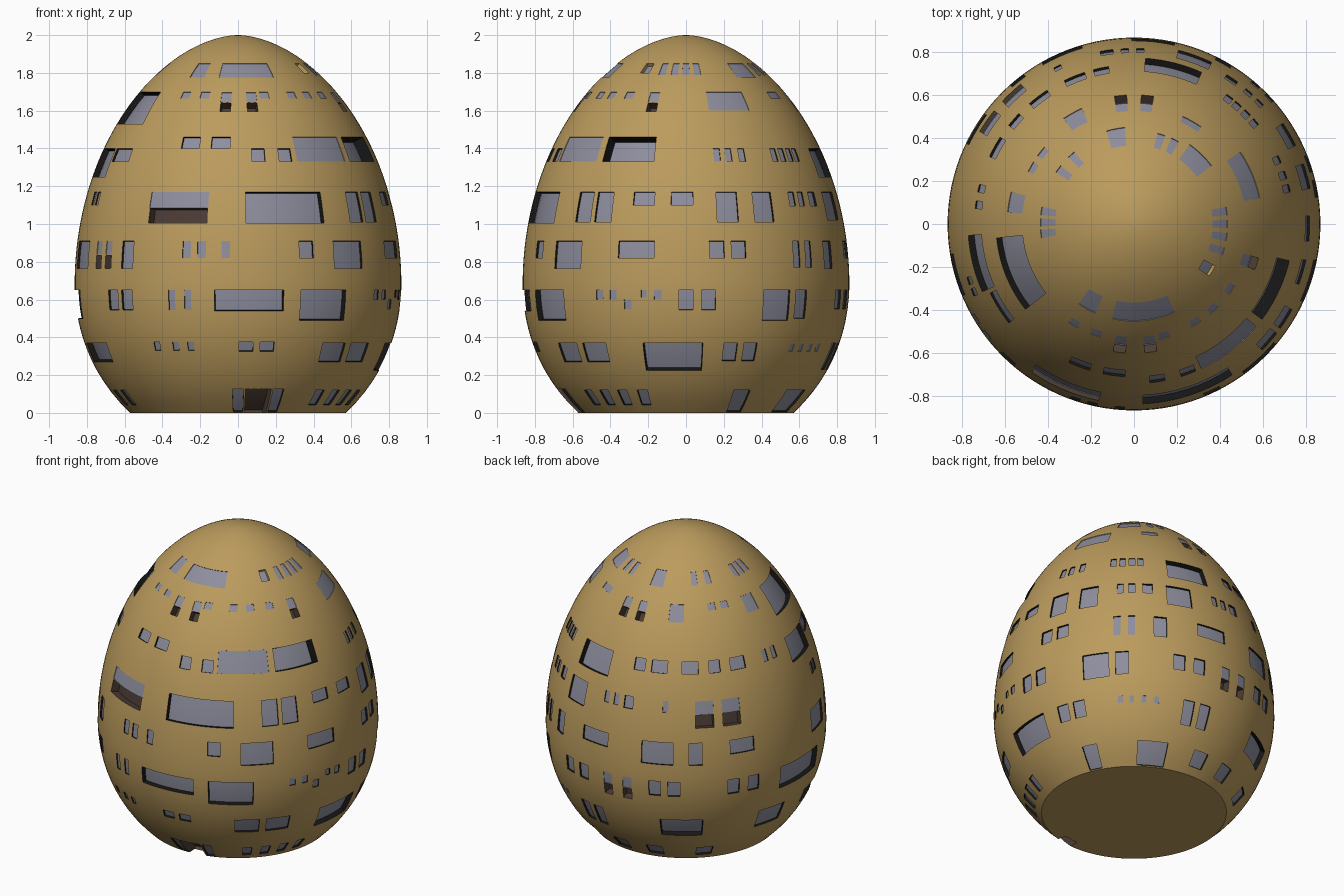
import bpy, bmesh, math
from mathutils import Vector


def material(name, rgb):
    m = bpy.data.materials.new(name)
    m.diffuse_color = (*rgb, 1)
    return m


MATS = [material("gold_shell", (0.50, 0.33, 0.11)), material("grey_glass", (0.27, 0.27, 0.34)),
        material("black_frame", (0.008, 0.008, 0.008)), material("brown_opening", (0.07, 0.045, 0.035))]


# Egg profile: rounded bowl below, slightly pointed dome above
def radius(z):
    if z > 0.68:
        return 0.865 * max(0, 1 - ((z - 0.68) / 1.32) ** 2) ** 0.56
    return 0.865 * math.sqrt(1 - ((0.68 - z) / 0.904) ** 2)


def surface(a, z, off=0):
    slope = (radius(z + 0.004) - radius(z - 0.004)) / 0.008
    k = off / math.hypot(1, slope)
    r = radius(z) + k
    return Vector((r * math.sin(a), -r * math.cos(a), z - slope * k))


cut = bmesh.new()


# One curved block that cuts a window recess
def block(angle, w, bottom, top, depth, glass, side):
    half = w / 2 / radius((bottom + top) / 2)
    a0 = math.radians(angle) - half
    n = max(1, math.ceil(math.degrees(2 * half) / 4))
    m = max(1, math.ceil((top - bottom) / 0.05))
    grid = [[[cut.verts.new(surface(a0 + 2 * half * i / n, bottom + (top - bottom) * j / m, off))
              for j in range(m + 1)] for i in range(n + 1)] for off in (-depth, 0.03)]
    inn, out = grid

    def face(mat, *vs):
        cut.faces.new(vs).material_index = mat
    for i in range(n):
        for j in range(m):
            face(glass, inn[i][j], inn[i][j + 1], inn[i + 1][j + 1], inn[i + 1][j])
            face(side, out[i][j], out[i + 1][j], out[i + 1][j + 1], out[i][j + 1])
    for i in range(n):
        face(side, inn[i][0], inn[i + 1][0], out[i + 1][0], out[i][0])
        face(side, inn[i][m], out[i][m], out[i + 1][m], inn[i + 1][m])
    for j in range(m):
        face(side, inn[0][j], out[0][j], out[0][j + 1], inn[0][j + 1])
        face(side, inn[n][j], inn[n][j + 1], out[n][j + 1], out[n][j])


# Framed windows: top height, width, height, angles from the front
def framed(top, w, h, *angles):
    depth = 0.03 if w > 0.2 else 0.012 if w > 0.05 else 0.007
    for a in angles:
        block(a, w, top - h, top, depth, 1, 2)


# Flush panes
def flush(top, w, h, *angles):
    for a in angles:
        block(a, w, top - h, top, 0.004, 1, 1)


# Half-open windows: pane above, dark opening below
def half_open(top, w, h, *angles):
    for a in angles:
        block(a, w, top - h * 0.5, top, 0.004, 1, 1)
        block(a, w, top - h, top - h * 0.5 - 0.003, 0.05, 3, 3)


# Ground row with the doorway
block(9.2, 0.125, -0.03, 0.125, 0.06, 3, 3)
framed(0.125, 0.055, 0.12, 0, 18.4)
framed(0.12, 0.055, 0.08, 40, 50, 60, 70, -64, -74)
framed(0.12, 0.09, 0.115, 116)
framed(0.12, 0.18, 0.115, 150)
framed(0.12, 0.1, 0.08, 178, 198, 225)

# Second row
framed(0.37, 0.3, 0.1, -70)
framed(0.375, 0.035, 0.045, -32, -24, -18)
framed(0.375, 0.075, 0.05, 3, 11)
framed(0.37, 0.15, 0.1, 39, 53)
framed(0.37, 0.31, 0.145, 85)
framed(0.37, 0.075, 0.095, 107, 115)
flush(0.365, 0.03, 0.04, 134, 139, 144.5, 150)
framed(0.37, 0.07, 0.14, 165, 173)
framed(0.37, 0.26, 0.13, 213)
framed(0.37, 0.2, 0.13, 256)

# Third row
framed(0.65, 0.4, 0.15, -89)
framed(0.65, 0.075, 0.105, -50, -43, 90, 98)
framed(0.65, 0.037, 0.105, -24, -18)
framed(0.65, 0.37, 0.11, 4)
framed(0.65, 0.28, 0.16, 32)
framed(0.65, 0.04, 0.05, 58, 63.5, 80)
framed(0.6, 0.04, 0.05, 69)
framed(0.65, 0.03, 0.04, 75)
framed(0.65, 0.165, 0.16, 124)
framed(0.65, 0.08, 0.15, 135)
framed(0.65, 0.075, 0.1, 159, 168, 202, 210, 235, 244)
half_open(0.65, 0.06, 0.15, 181, 190)

# Fourth row
framed(0.91, 0.2, 0.145, -74, 43, 203)
half_open(0.91, 0.05, 0.145, -59, -53)
framed(0.91, 0.08, 0.145, -43, 151, 219)
framed(0.91, 0.045, 0.09, -18.5, -13, -4.4)
framed(0.91, 0.08, 0.09, 25, 101, 109)
framed(0.91, 0.2, 0.09, 72, 174)
framed(0.91, 0.045, 0.14, 133, 139)
framed(0.91, 0.16, 0.09, 239)

# Fifth row
framed(1.17, 0.035, 0.07, -71, -67, 178, 183, 206)
half_open(1.17, 0.335, 0.165, -23)
framed(1.17, 0.43, 0.165, 18)
framed(1.17, 0.1, 0.16, 49, 58)
framed(1.17, 0.115, 0.07, 74, 88.5)
framed(1.17, 0.115, 0.16, 105.5, 120)
framed(1.17, 0.04, 0.075, 134, 139)
framed(1.17, 0.06, 0.075, 146, 189)
framed(1.17, 0.16, 0.15, 160)
half_open(1.17, 0.115, 0.165, 223, 235)

# Sixth row with the sliding window
framed(1.4, 0.26, 0.15, -76, 166)
framed(1.4, 0.16, 0.07, -58)
framed(1.46, 0.1, 0.06, -21, -7.5)
framed(1.4, 0.07, 0.07, 8.5, 20, 192, 229)
flush(1.46, 0.31, 0.13, 37.5)
block(65, 0.29, 1.33, 1.46, 0.06, 1, 2)
framed(1.4, 0.035, 0.07, 103, 108, 114, 130, 134.5, 139, 143, 257, 263)
framed(1.4, 0.1, 0.07, 202, 217, 241)

# Seventh row
framed(1.7, 0.33, 0.17, -68)
flush(1.7, 0.05, 0.035, -31, -19, 15, 32, 43, 56, 148, 153, 232, 241)
half_open(1.695, 0.055, 0.1, -6.5, 7.5, 72, 174, 186)
flush(1.7, 0.22, 0.1, 113)
flush(1.7, 0.09, 0.09, 209, 260)

# Crown row
flush(1.85, 0.27, 0.075, 6)
flush(1.85, 0.08, 0.075, -29, 191)
block(59, 0.05, 1.8, 1.85, 0.02, 1, 0)
flush(1.85, 0.035, 0.06, 73, 82, 90, 98, 154, 163, 222, 234, 262, 269, 276)
flush(1.85, 0.13, 0.075, 136)

bmesh.ops.recalc_face_normals(cut, faces=cut.faces)


def make(name, bm):
    me = bpy.data.meshes.new(name)
    bm.to_mesh(me)
    bm.free()
    for m in MATS:
        me.materials.append(m)
    ob = bpy.data.objects.new(name, me)
    bpy.context.collection.objects.link(ob)
    return ob


cutter = make("window_cutter", cut)
cutter.hide_render = True

# Egg shell: profile swept around z
SEG, RINGS = 120, 56
bm = bmesh.new()
rings = []
for k in range(RINGS):
    z = 2 * math.sin(math.pi / 2 * k / RINGS)
    rings.append([bm.verts.new(surface(math.tau * i / SEG, z)) for i in range(SEG)])
apex = bm.verts.new((0, 0, 2))
for lo, hi in zip(rings, rings[1:]):
    for i in range(SEG):
        j = (i + 1) % SEG
        bm.faces.new((lo[i], lo[j], hi[j], hi[i]))
for i in range(SEG):
    bm.faces.new((rings[-1][i], rings[-1][(i + 1) % SEG], apex))
bm.faces.new(rings[0][::-1])
egg = make("egg_shell", bm)

# Cut every recess, then smooth the shell
mod = egg.modifiers.new("windows", 'BOOLEAN')
mod.operation, mod.solver, mod.object = 'DIFFERENCE', 'EXACT', cutter
mod.material_mode = 'TRANSFER'
mod.use_self = True
bpy.context.view_layer.objects.active = egg
egg.select_set(True)
bpy.ops.object.modifier_apply(modifier=mod.name)
bpy.data.objects.remove(cutter)
bpy.ops.object.shade_smooth_by_angle(angle=math.radians(25))
